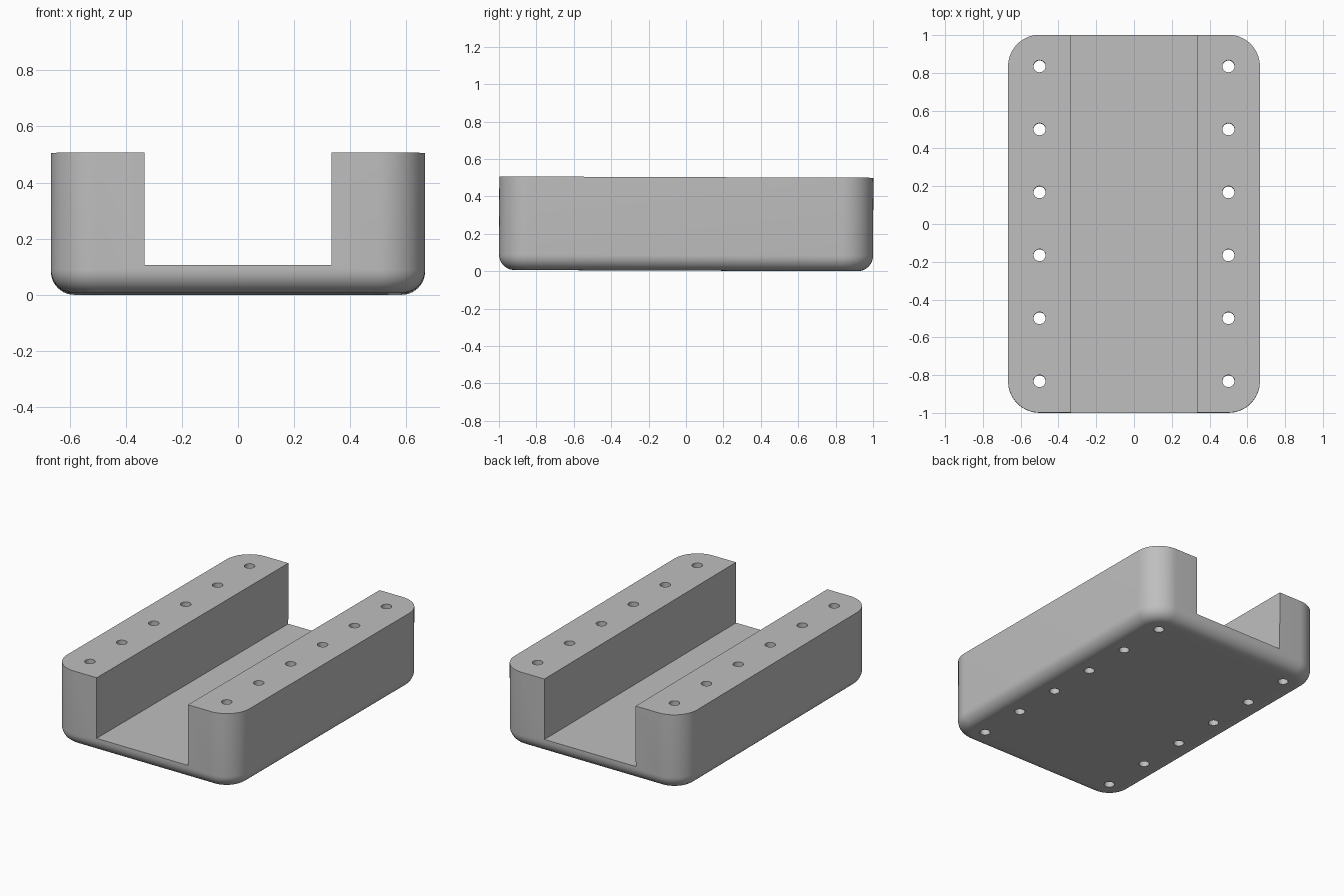
import bpy, bmesh
from mathutils import Matrix

WIDTH, LENGTH, HEIGHT = 4 / 3, 2.0, 0.5
FLOOR = 0.1
CHANNEL = 2 / 3
TILT = -0.0035

if "Cube" in bpy.data.objects:
    bpy.data.objects.remove(bpy.data.objects["Cube"], do_unlink=True)

grey = bpy.data.materials.new("plain_grey")
grey.use_nodes = True
colour = (0.52, 0.52, 0.52, 1)
grey.diffuse_color = colour
grey.node_tree.nodes["Principled BSDF"].inputs["Base Color"].default_value = colour


def make_object(name, bm):
    mesh = bpy.data.meshes.new(name)
    bm.to_mesh(mesh)
    bm.free()
    mesh.materials.append(grey)
    obj = bpy.data.objects.new(name, mesh)
    bpy.context.collection.objects.link(obj)
    return obj


def add_box(bm, size, centre):
    matrix = Matrix.Translation(centre) @ Matrix.Diagonal((*size, 1))
    bmesh.ops.create_cube(bm, size=1, matrix=matrix)


def bevel(bm, edges, radius, segments):
    bmesh.ops.bevel(bm, geom=edges, offset=radius, offset_type='OFFSET',
                    segments=segments, profile=0.5, affect='EDGES')


def cut(target, cutter):
    mod = target.modifiers.new(cutter.name, 'BOOLEAN')
    mod.operation = 'DIFFERENCE'
    mod.solver = 'EXACT'
    mod.object = cutter
    bpy.context.view_layer.objects.active = target
    bpy.ops.object.modifier_apply(modifier=mod.name)
    bpy.data.objects.remove(cutter, do_unlink=True)


# Block with rounded upright corners, then a rounded bottom rim
bm = bmesh.new()
add_box(bm, (WIDTH, LENGTH, HEIGHT), (0, 0, HEIGHT / 2))
upright = [e for e in bm.edges if abs(e.verts[0].co.z - e.verts[1].co.z) > 0.1]
bevel(bm, upright, 1 / 6, 16)
rim = [e for e in bm.edges if all(v.co.z < 0.001 for v in e.verts)]
bevel(bm, rim, 1 / 12, 10)
body = make_object("channel_block", bm)

# Open channel along the length
bm = bmesh.new()
add_box(bm, (CHANNEL, LENGTH + 1, 1), (0, 0, FLOOR + 0.5))
cut(body, make_object("channel_cutter", bm))

# Six through holes in each rail
bm = bmesh.new()
for side in (-1, 1):
    for i in range(6):
        bmesh.ops.create_cone(bm, cap_ends=True, segments=32, radius1=0.032,
                              radius2=0.032, depth=2,
                              matrix=Matrix.Translation((side * 0.5, (i - 2.5) / 3, 0)))
cut(body, make_object("hole_cutter", bm))

# Slight lean, front end raised, then rest on the ground
body.data.transform(Matrix.Rotation(TILT, 4, 'X'))
lowest = min(v.co.z for v in body.data.vertices)
body.data.transform(Matrix.Translation((0, 0, -lowest)))

bpy.ops.object.select_all(action='DESELECT')
body.select_set(True)
bpy.context.view_layer.objects.active = body
bpy.ops.object.shade_smooth_by_angle(angle=0.6)
